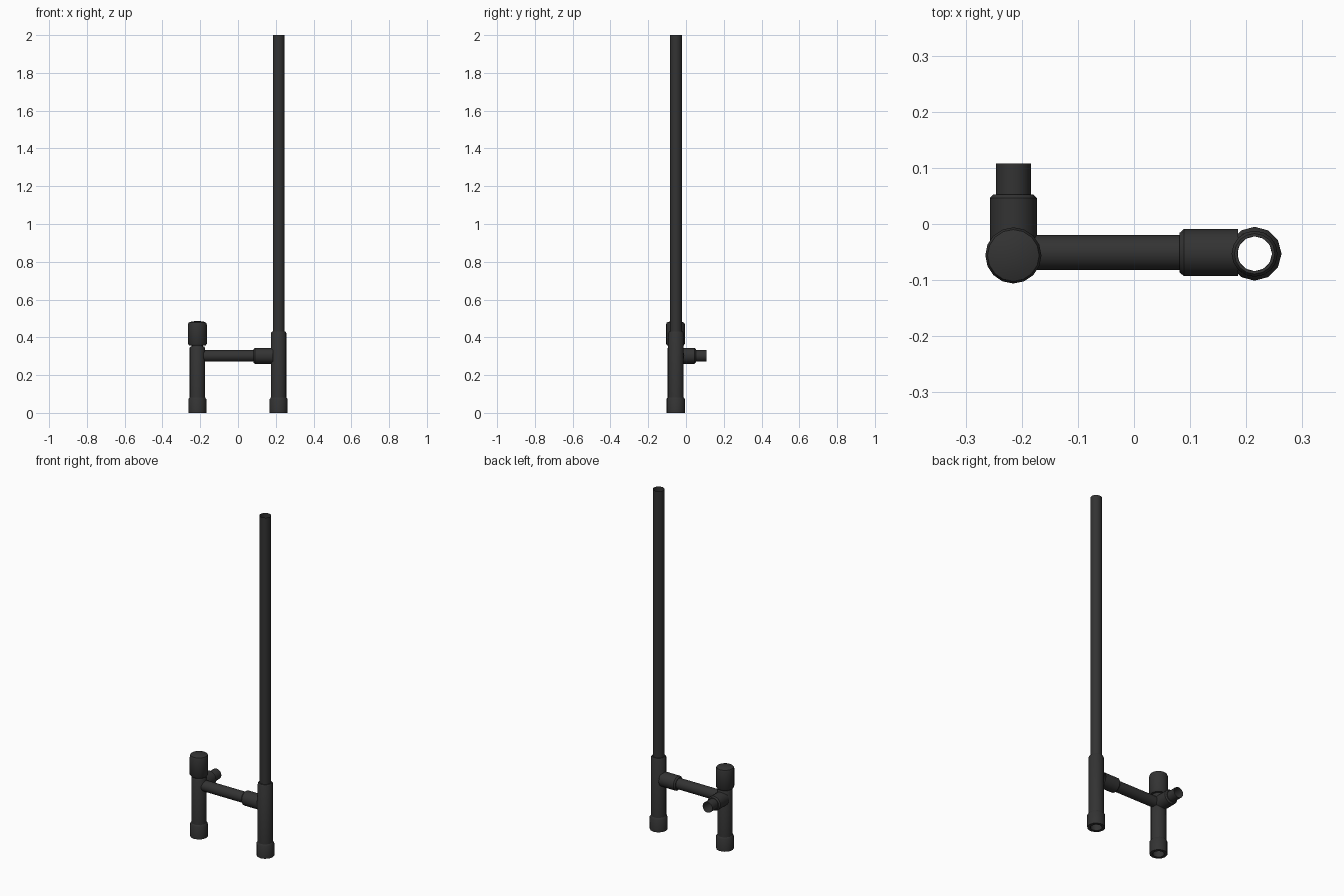
import bpy, bmesh, math
from mathutils import Vector

if "Cube" in bpy.data.objects:
    bpy.data.objects.remove(bpy.data.objects["Cube"])

black = bpy.data.materials.new("charcoal_plastic")
black.diffuse_color = (0.033, 0.033, 0.033, 1)
black.use_nodes = True
black.node_tree.nodes["Principled BSDF"].inputs["Base Color"].default_value = black.diffuse_color


def lathe(name, origin, axis, profile, sides=16):
    """Turn (radius, distance along axis) points around an axis; radius 0 closes the end."""
    bm = bmesh.new()
    rings = []
    for r, h in profile:
        if r == 0:
            rings.append([bm.verts.new((0, 0, h))])
        else:
            rings.append([bm.verts.new((r * math.cos(2 * math.pi * i / sides),
                                        r * math.sin(2 * math.pi * i / sides), h))
                          for i in range(sides)])
    for a, b in zip(rings, rings[1:]):
        for i in range(sides):
            j = (i + 1) % sides
            if len(b) == 1:
                bm.faces.new((a[i], a[j], b[0]))
            else:
                bm.faces.new((a[i], a[j], b[j], b[i]))
    rot = Vector((0, 0, 1)).rotation_difference(Vector(axis)).to_matrix()
    for v in bm.verts:
        v.co = rot @ v.co + Vector(origin)
    me = bpy.data.meshes.new(name)
    bm.to_mesh(me)
    bm.free()
    me.materials.append(black)
    ob = bpy.data.objects.new(name, me)
    bpy.context.collection.objects.link(ob)
    bpy.ops.object.select_all(action='DESELECT')
    ob.select_set(True)
    bpy.context.view_layer.objects.active = ob
    bpy.ops.object.shade_smooth_by_angle(angle=math.radians(35))
    return ob


P = 0.031          # pipe radius
LX, RX, Y = -0.215, 0.215, -0.053
ARM_Z = 0.302
UP = (0, 0, 1)

# Upright pipes, open at both ends
lathe("tall_pipe", (RX, Y, 0), UP, [(P, 0), (P, 2.0)])
lathe("short_pipe", (LX, Y - 0.003, 0), UP, [(P, 0), (P, 0.40)])

# Tee bodies and foot collars on both posts
for side, x, y, top in (("left", LX, Y - 0.003, 0.352), ("right", RX, Y, 0.43)):
    lathe(side + "_tee_body", (x, y, 0), UP,
          [(0.041, 0.06), (0.041, top - 0.008), (0.036, top), (P, top)])
    lathe(side + "_foot_collar", (x, y, 0), UP,
          [(P, 0), (0.048, 0), (0.048, 0.072), (0.041, 0.082)], 12)

# Horizontal rail and its tee socket
lathe("cross_rail", (LX + 0.03, Y + 0.002, ARM_Z), (1, 0, 0), [(P, 0), (P, 0.28)])
lathe("rail_socket", (RX - 0.03, Y + 0.002, ARM_Z), (-1, 0, 0),
      [(0.042, 0), (0.042, 0.096), (0.035, 0.104), (P, 0.104)])

# Rear stub and its socket
lathe("rear_socket", (LX, Y + 0.02, ARM_Z), (0, 1, 0),
      [(0.042, 0), (0.042, 0.079), (0.035, 0.086), (P, 0.086)])
lathe("rear_stub", (LX, Y + 0.02, ARM_Z), (0, 1, 0), [(P, 0), (P, 0.141)])

# End cap with a softly domed top
lathe("end_cap", (LX, Y - 0.003, 0), UP,
      [(P, 0.356), (0.043, 0.356), (0.05, 0.366), (0.05, 0.468),
       (0.046, 0.478), (0.03, 0.484), (0, 0.487)])
